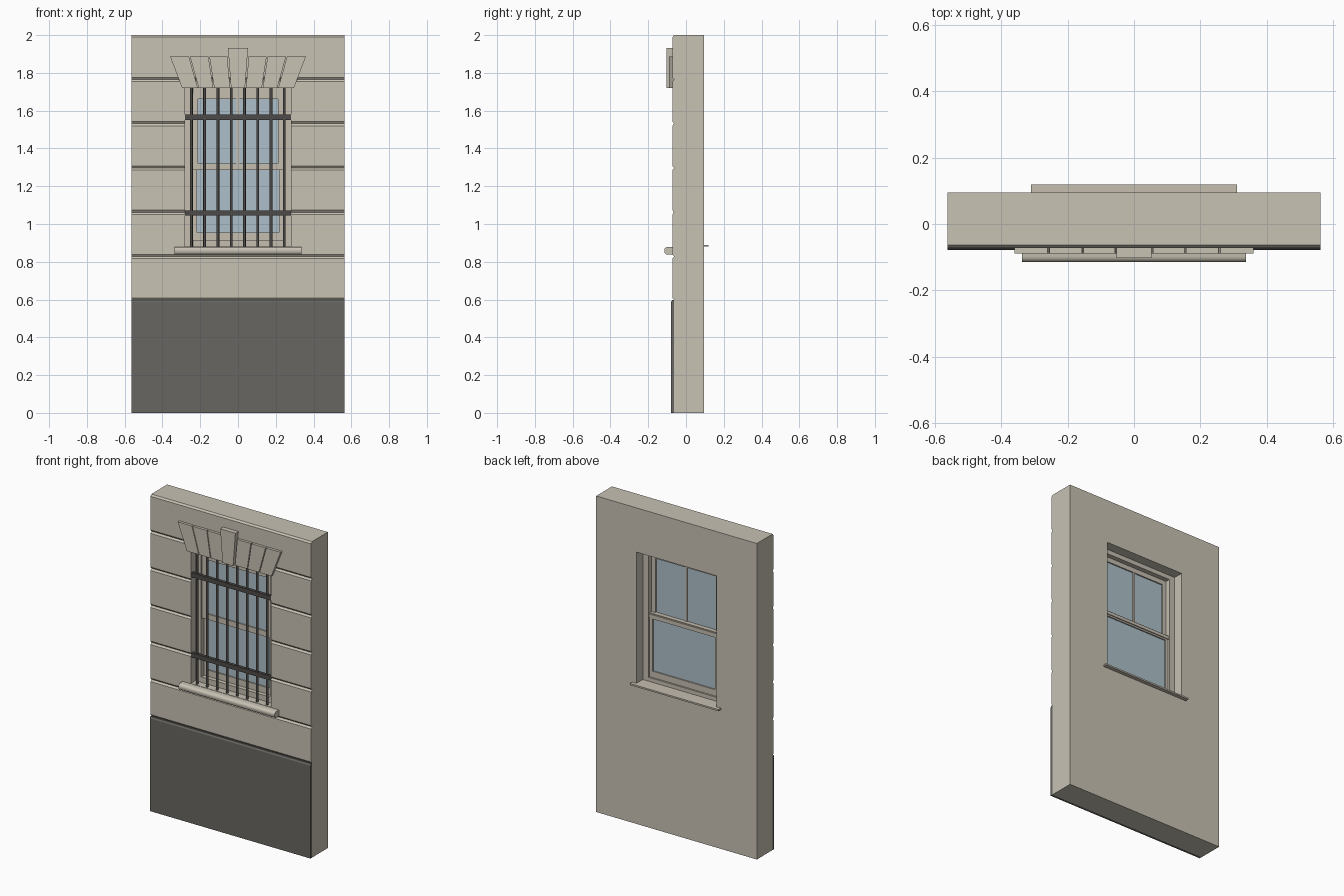
import bpy, bmesh, math

if "Cube" in bpy.data.objects:
    bpy.data.objects.remove(bpy.data.objects["Cube"])

def material(name, rgb):
    m = bpy.data.materials.new(name)
    m.diffuse_color = (*rgb, 1)
    m.use_nodes = True
    m.node_tree.nodes["Principled BSDF"].inputs["Base Color"].default_value = m.diffuse_color
    return m

STONE = material("limestone", (0.578, 0.539, 0.456))
FRAME = material("painted_wood", (0.56, 0.515, 0.435))
PLINTH = material("dark_stone", (0.138, 0.133, 0.120))
IRON = material("iron", (0.075, 0.070, 0.065))
GLASS = material("glass", (0.42, 0.53, 0.59))

def finish(name, bm, mat):
    bmesh.ops.recalc_face_normals(bm, faces=bm.faces)
    me = bpy.data.meshes.new(name)
    bm.to_mesh(me)
    bm.free()
    me.materials.append(mat)
    ob = bpy.data.objects.new(name, me)
    bpy.context.collection.objects.link(ob)
    return ob

def boxes(name, mat, items):
    """Axis-aligned boxes given as (x0, x1, y0, y1, z0, z1)."""
    bm = bmesh.new()
    for x0, x1, y0, y1, z0, z1 in items:
        vs = bmesh.ops.create_cube(bm, size=1)["verts"]
        for v in vs:
            v.co = (x1 if v.co.x > 0 else x0, y1 if v.co.y > 0 else y0, z1 if v.co.z > 0 else z0)
    return finish(name, bm, mat)

def prism(bm, pts, offset):
    """Extrude a closed polygon of 3D points by an offset vector."""
    f = bm.faces.new([bm.verts.new(p) for p in pts])
    g = bmesh.ops.extrude_face_region(bm, geom=[f])["geom"]
    bmesh.ops.translate(bm, vec=offset, verts=[v for v in g if isinstance(v, bmesh.types.BMVert)])

def side_extrusion(name, mat, profile, half):
    bm = bmesh.new()
    prism(bm, [(-half, y, z) for y, z in profile], (2 * half, 0, 0))
    return finish(name, bm, mat)

HW, FRONT, BACK = 0.5625, -0.072, 0.095     # wall half width and faces
OX, OZ0, OZ1 = 0.28, 0.88, 1.72             # window opening
COURSE, G, D = 0.2345, 0.011, 0.009         # course height, groove half height and depth

# Wall: side profile with V grooves between the courses
profile = [(BACK, 0), (BACK, 2), (FRONT + D, 2), (FRONT, 2 - G)]
for i in range(1, 6):
    z = 2 - i * COURSE
    profile += [(FRONT, z + G), (FRONT + D, z), (FRONT, z - G)]
profile += [(FRONT, 0.597 + G), (FRONT + D, 0.597), (FRONT + D, 0)]
wall = side_extrusion("wall", STONE, profile, HW)

# Window opening
cutter = boxes("opening_cutter", STONE, [(-OX, OX, -0.3, 0.3, OZ0, OZ1)])
cutter.hide_render = True
cutter.hide_viewport = True
cut = wall.modifiers.new("opening", "BOOLEAN")
cut.operation, cut.solver, cut.object = "DIFFERENCE", "EXACT", cutter

# Plinth with chamfered top edge
side_extrusion("plinth", PLINTH,
               [(FRONT + D, 0), (FRONT + D, 0.597), (-0.073, 0.597), (-0.079, 0.587), (-0.079, 0)], HW)

# Outer sill with rounded nose
sill = [(-0.02, 0.838), (-0.02, 0.882)]
for k in range(9):
    a = math.radians(90 + k * 22.5)
    r = 0.017
    cz = 0.861 if k <= 4 else 0.855
    sill.append((-0.098 + r * math.cos(a), cz + r * math.sin(a)))
sill_ob = side_extrusion("outer_sill", STONE, [(FRONT + D, 0.838), (FRONT + D, 0.878)] + sill[2:], 0.337)

# Sill board inside the room
boxes("inner_sill", FRAME, [(-0.28, 0.28, 0.02, BACK, 0.88, 0.89), (-0.31, 0.31, BACK, 0.119, 0.88, 0.89)])

# Flat arch: splayed stones mirrored about a keystone
top = [0.057, 0.157, 0.260, 0.360]
bot = [0.042, 0.131, 0.213, 0.296]
bm = bmesh.new()
for s in (-1, 1):
    for i in range(3):
        gap = 0.005 if i < 2 else 0
        pts = [(bot[i], 1.72), (bot[i + 1] - gap, 1.72), (top[i + 1] - gap, 1.888), (top[i], 1.888)]
        prism(bm, [(s * x, -0.089, z) for x, z in pts], (0, 0.026, 0))
finish("arch_stones", bm, STONE)
bm = bmesh.new()
prism(bm, [(x, -0.102, z) for x, z in ((-0.037, 1.72), (0.037, 1.72), (0.053, 1.931), (-0.053, 1.931))],
      (0, 0.039, 0))
finish("keystone", bm, STONE)

def ring(x, z0, z1, side, low, high, y0, y1):
    """Four members of a rectangular frame."""
    return [(-x, -x + side, y0, y1, z0, z1), (x - side, x, y0, y1, z0, z1),
            (-x + side, x - side, y0, y1, z0, z0 + low), (-x + side, x - side, y0, y1, z1 - high, z1)]

# Window frame and the two sliding sashes
boxes("window_frame", FRAME, ring(OX, OZ0, OZ1, 0.04, 0.035, 0.028, -0.025, 0.032))
boxes("upper_sash", FRAME, ring(0.24, 1.285, 1.692, 0.028, 0.035, 0.03, -0.018, 0.002)
      + [(-0.007, 0.007, -0.016, 0.0, 1.32, 1.662)])
boxes("lower_sash", FRAME, ring(0.24, 0.915, 1.32, 0.022, 0.04, 0.035, 0.002, 0.022)
      + [(-0.24, 0.24, 0.022, 0.028, 1.295, 1.315)])
boxes("upper_glass", GLASS, [(-0.212, 0.212, -0.01, -0.006, 1.32, 1.662)])
boxes("lower_glass", GLASS, [(-0.218, 0.218, 0.01, 0.014, 0.955, 1.285)])

# Iron grille: round uprights through two flat rails
bm = bmesh.new()
for i in range(8):
    vs = bmesh.ops.create_cone(bm, cap_ends=True, segments=12, radius1=0.0075, radius2=0.0075,
                               depth=OZ1 - OZ0)["verts"]
    bmesh.ops.translate(bm, vec=(-0.247 + i * 0.0703, -0.056, (OZ0 + OZ1) / 2), verts=vs)
bars = finish("grille_bars", bm, IRON)
boxes("grille_rails", IRON, [(-OX, OX, -0.066, -0.046, z - 0.014, z + 0.014) for z in (1.565, 1.058)])

# Smooth the rounded parts
for ob in (bars, sill_ob):
    bpy.ops.object.select_all(action="DESELECT")
    ob.select_set(True)
    bpy.context.view_layer.objects.active = ob
    bpy.ops.object.shade_smooth_by_angle(angle=math.radians(35))
